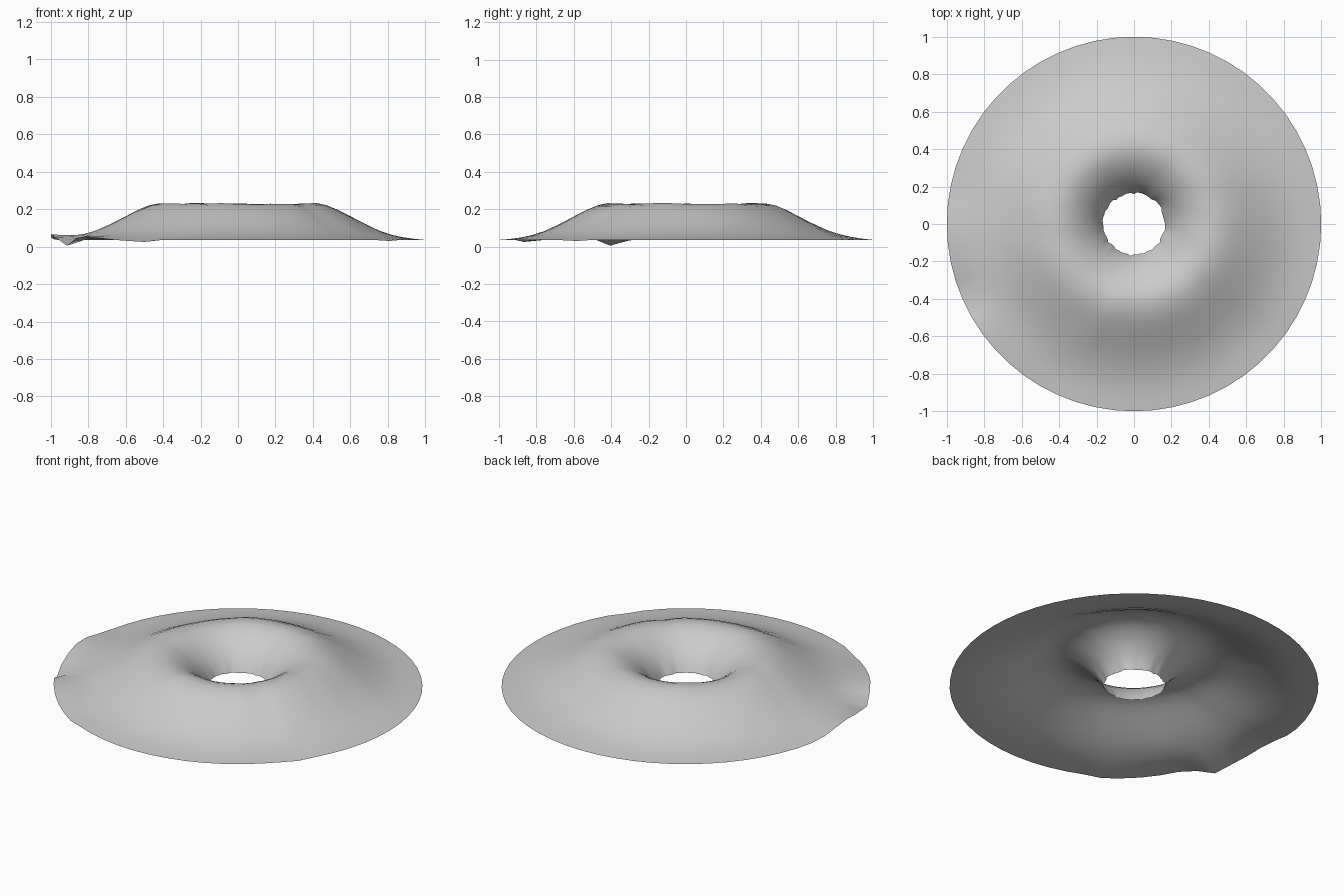
import bpy, bmesh, random
from math import sin, cos, pi, radians, exp

cube = bpy.data.objects.get("Cube")
if cube:
    bpy.data.objects.remove(cube)
random.seed(4)

# Plain grey sheet material
grey = bpy.data.materials.new("soft grey")
grey.use_nodes = True
colour = (0.6, 0.6, 0.6, 1)
grey.diffuse_color = colour
grey.node_tree.nodes["Principled BSDF"].inputs["Base Color"].default_value = colour

# Cross-section from hole lip over the crest to the outer rim (radius, height)
PROFILE = [(0.165, 0.04), (0.18, 0.07), (0.2, 0.1), (0.23, 0.137), (0.27, 0.172),
           (0.31, 0.199), (0.35, 0.217), (0.39, 0.228), (0.43, 0.229), (0.48, 0.219),
           (0.53, 0.199), (0.58, 0.174), (0.64, 0.142), (0.7, 0.112), (0.76, 0.085),
           (0.82, 0.065), (0.88, 0.051), (0.94, 0.042), (1.0, 0.036)]
SEGMENTS = 60
# Rim bumps and dips: direction in degrees, width in degrees, height change
RIM_BUMPS = [(184, 9, 0.032), (203, 4, -0.034), (216, 7, 0.02), (238, 4, -0.014),
             (323, 4, -0.006)]
FOLDS = [(n, random.uniform(0, 2 * pi), random.uniform(0.6, 1.2)) for n in (3, 5, 8, 13, 19)]


def gap(a, b):
    """Signed angle between two directions in degrees."""
    return (a - b + 180) % 360 - 180


def height(a, r, z):
    # Gentle folds that swirl outward across the slopes
    slope = sin(pi * min(1, max(0, (r - 0.165) / 0.835)))
    fold = sum(sin(n * (a + w * r) + p) / n ** 0.5 for n, p, w in FOLDS)
    z += 0.0035 * slope * fold
    # One sharper crease on the front slope
    z -= 0.008 * slope * exp(-(gap(a * 180 / pi, 316) / 4) ** 2)
    edge = max(0, (r - 0.78) / 0.22) ** 1.5
    for direction, width, lift in RIM_BUMPS:
        z += lift * edge * exp(-(gap(a * 180 / pi, direction) / width) ** 2)
    return z


# Sheet skinned ring by ring
bm = bmesh.new()
rings = []
lip = [random.uniform(-0.006, 0.006) for _ in range(SEGMENTS)]
for i, (r, z) in enumerate(PROFILE):
    ring = []
    for s in range(SEGMENTS):
        a = 2 * pi * s / SEGMENTS
        rr = r + lip[s] * max(0, 1 - i / 3)
        ring.append(bm.verts.new((rr * cos(a), rr * sin(a), height(a, r, z))))
    rings.append(ring)
for inner, outer in zip(rings, rings[1:]):
    for s in range(SEGMENTS):
        t = (s + 1) % SEGMENTS
        bm.faces.new((inner[s], outer[s], outer[t], inner[t]))

mesh = bpy.data.meshes.new("crater_sheet")
bm.to_mesh(mesh)
bm.free()
mesh.materials.append(grey)
sheet = bpy.data.objects.new("crater_sheet", mesh)
bpy.context.collection.objects.link(sheet)
for face in mesh.polygons:
    face.use_smooth = True
